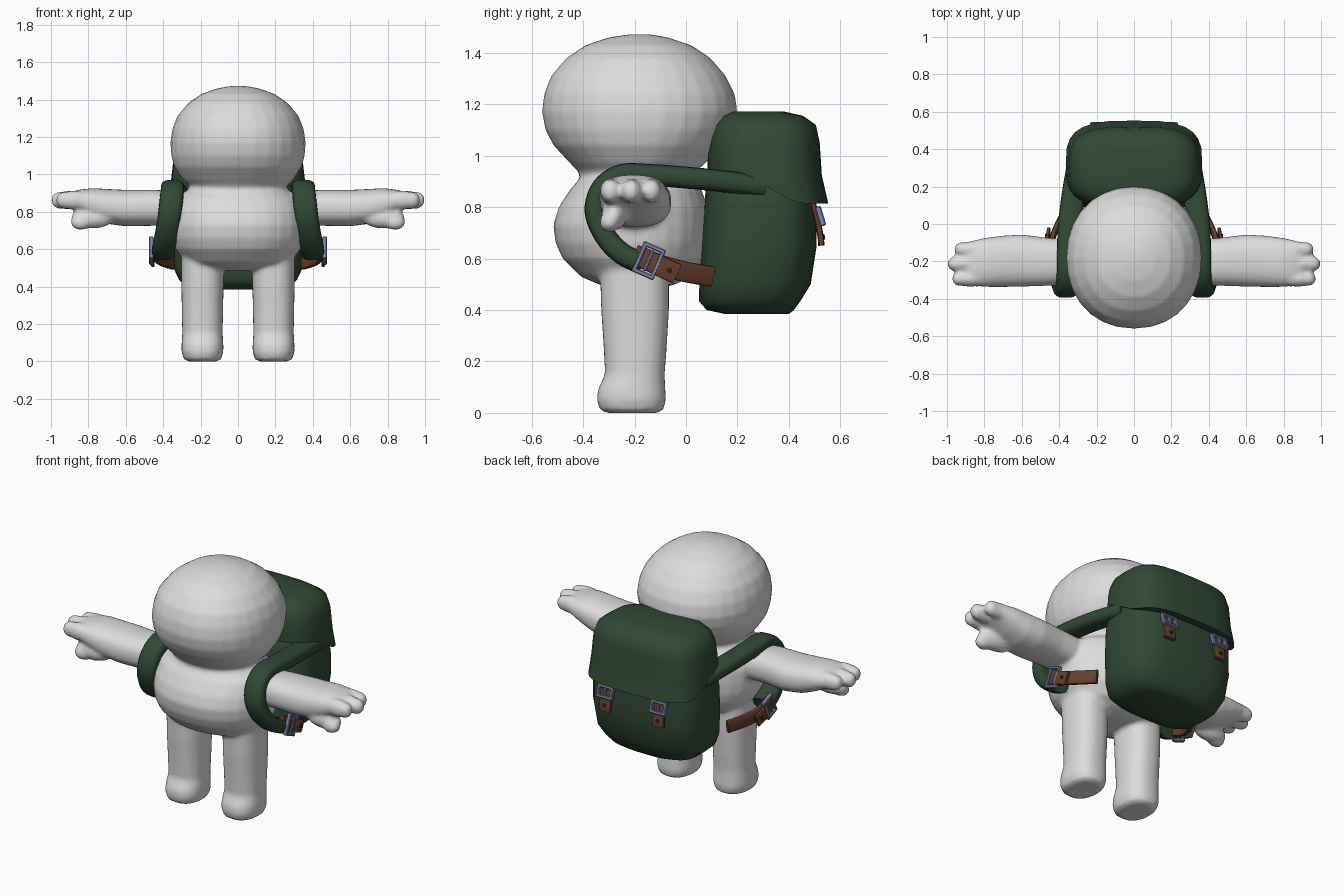
import bpy, bmesh, math
from mathutils import Vector, Matrix

if "Cube" in bpy.data.objects:
    bpy.data.objects.remove(bpy.data.objects["Cube"])


def material(name, rgb):
    m = bpy.data.materials.new(name)
    m.diffuse_color = (*rgb, 1)
    m.use_nodes = True
    m.node_tree.nodes["Principled BSDF"].inputs["Base Color"].default_value = m.diffuse_color
    return m


SKIN = material("light_grey", (0.72, 0.72, 0.72))
GREEN = material("forest_green", (0.031, 0.066, 0.036))
BROWN = material("leather_brown", (0.13, 0.05, 0.028))
METAL = material("blue_grey_metal", (0.22, 0.23, 0.42))
DARK = material("dark_leather", (0.03, 0.014, 0.01))


def finish(name, bm, mat, angle=50):
    bmesh.ops.recalc_face_normals(bm, faces=bm.faces)
    me = bpy.data.meshes.new(name)
    bm.to_mesh(me)
    bm.free()
    ob = bpy.data.objects.new(name, me)
    bpy.context.collection.objects.link(ob)
    me.materials.append(mat)
    bpy.ops.object.select_all(action='DESELECT')
    ob.select_set(True)
    bpy.context.view_layer.objects.active = ob
    bpy.ops.object.shade_smooth_by_angle(angle=math.radians(angle))
    return ob


def skin_rings(bm, rings):
    """Bridge point rings and cap both ends."""
    vs = [[bm.verts.new(p) for p in r] for r in rings]
    n = len(vs[0])
    for a, b in zip(vs, vs[1:]):
        for i in range(n):
            bm.faces.new((a[i], a[(i + 1) % n], b[(i + 1) % n], b[i]))
    bm.faces.new(vs[0])
    bm.faces.new(vs[-1][::-1])


def oval(u0, u1, v0, v1, n, count=28):
    """Superellipse inside a box."""
    pts = []
    for i in range(count):
        a = 2 * math.pi * i / count
        c, s = math.cos(a), math.sin(a)
        pts.append(((u0 + u1) / 2 + (u1 - u0) / 2 * math.copysign(abs(c) ** (2 / n), c),
                    (v0 + v1) / 2 + (v1 - v0) / 2 * math.copysign(abs(s) ** (2 / n), s)))
    return pts


def loft(bm, rows, place, n=2.0):
    skin_rings(bm, [[place(t, u, v) for u, v in oval(a, b, c, d, n)] for t, a, b, c, d in rows])


def sweep(bm, path, wdir, width, thick, n=4, steps=5):
    """Band along a smoothed path; width lies along wdir."""
    p = [Vector(q) for q in path]
    p = [2 * p[0] - p[1]] + p + [2 * p[-1] - p[-2]]
    pts = []
    for i in range(1, len(p) - 2):
        a, b, c, d = p[i - 1:i + 3]
        for k in range(steps):
            t = k / steps
            pts.append(0.5 * (2 * b + (c - a) * t + (2 * a - 5 * b + 4 * c - d) * t * t
                              + (3 * b - a - 3 * c + d) * t ** 3))
    pts.append(p[-2])
    rings = []
    for i, q in enumerate(pts):
        tan = (pts[min(i + 1, len(pts) - 1)] - pts[max(i - 1, 0)]).normalized()
        w = Vector(wdir)
        w = (w - tan * w.dot(tan)).normalized()
        nor = tan.cross(w)
        rings.append([q + w * u + nor * v for u, v in
                      oval(-width / 2, width / 2, -thick / 2, thick / 2, n, 16)])
    skin_rings(bm, rings)


def ball(bm, center, radii):
    bmesh.ops.create_uvsphere(bm, u_segments=20, v_segments=12, radius=1,
                              matrix=Matrix.Translation(center) @ Matrix.Diagonal((*radii, 1)))


def buckle(name, center, across, along, w, h):
    """Rectangular frame with a prong, facing across x along."""
    c, u = Vector(center), Vector(across).normalized()
    v = Vector(along)
    v = (v - u * v.dot(u)).normalized()
    out = u.cross(v)
    bm = bmesh.new()
    bars = [(-w / 2, 0, .018, h), (w / 2, 0, .018, h), (0, -h / 2, w + .018, .018),
            (0, h / 2, w + .018, .018), (0, 0, .014, h * .8)]
    for a, b, su, sv in bars:
        o = c + u * a + v * b
        m = Matrix((u, v, out)).transposed().to_4x4()
        bmesh.ops.create_cube(bm, size=1, matrix=Matrix.Translation(o) @ m @ Matrix.Diagonal((su, sv, .024, 1)))
    bmesh.ops.bevel(bm, geom=bm.edges[:], offset=.004, segments=1, affect='EDGES')
    finish(name, bm, METAL, 30)


def hole(name, center, normal):
    """Dark punched spot on a strap."""
    bm = bmesh.new()
    m = Vector(normal).to_track_quat('Z', 'Y').to_matrix().to_4x4()
    bmesh.ops.create_cone(bm, cap_ends=True, segments=12, radius1=.011, radius2=.011, depth=.008,
                          matrix=Matrix.Translation(center) @ m)
    finish(name, bm, DARK, 30)


# Body: torso and head, legs, arms and fingers fused into one skin
bm = bmesh.new()
trunk = [(.485, .12, -.29, -.1), (.50, .21, -.34, -.04), (.53, .28, -.41, .02), (.6, .335, -.48, .07),
         (.66, .355, -.507, .085), (.73, .36, -.517, .09), (.8, .355, -.495, .085), (.87, .335, -.45, .06),
         (.915, .27, -.41, .03), (.94, .26, -.42, .04), (.97, .295, -.45, .075), (1.04, .34, -.515, .14),
         (1.1, .357, -.547, .18), (1.17, .362, -.56, .2), (1.24, .352, -.552, .19), (1.31, .325, -.525, .155),
         (1.38, .268, -.465, .095), (1.43, .195, -.39, .02), (1.46, .11, -.30, -.07), (1.472, .04, -.22, -.14)]
loft(bm, [(z, -x, x, a, b) for z, x, a, b in trunk], lambda t, u, v: (u, v, t), 2.15)
leg = [(0, -.075, .075, -.31, -.11), (.012, -.1, .1, -.335, -.088), (.05, -.112, .112, -.347, -.078),
       (.09, -.112, .112, -.343, -.08), (.15, -.108, .108, -.315, -.083), (.25, -.11, .11, -.32, -.075),
       (.4, -.113, .113, -.33, -.066), (.56, -.113, .113, -.335, -.066)]
arm = [(.22, -.32, -.08, .72, .9), (.45, -.33, -.075, .725, .918), (.6, -.335, -.056, .722, .917),
       (.7, -.337, -.062, .735, .922), (.78, -.337, -.072, .765, .926), (.85, -.333, -.085, .80, .918),
       (.895, -.32, -.10, .82, .905)]
for s in (-1, 1):
    loft(bm, leg, lambda t, u, v: (s * .19 + u, v, t), 2.4)
    loft(bm, arm, lambda t, u, v: (s * t, u, v), 2.4)
    for tip, y in ((.975, -.293), (1.0, -.213), (.963, -.135)):
        ball(bm, (s * (tip - .1), y, .862), (.1, .043, .05))
        ball(bm, (s * (tip - .046), y, .862), (.046, .039, .046))
    ball(bm, (s * .78, -.28, .765), (.115, .05, .055))
    ball(bm, (s * .84, -.297, .742), (.055, .04, .04))
body = finish("body", bm, SKIN, 180)
rm = body.modifiers.new("fuse", 'REMESH')
rm.mode, rm.voxel_size, rm.use_smooth_shade = 'VOXEL', .013, True
sm = body.modifiers.new("soften", 'SMOOTH')
sm.factor, sm.iterations = .5, 4

# Backpack main sack
bm = bmesh.new()
sack = [(.385, .2, .15, .40), (.4, .275, .08, .42), (.435, .315, .05, .445), (.5, .345, .052, .485),
        (.65, .36, .06, .508), (.8, .36, .07, .505), (.9, .345, .08, .49), (.97, .3, .1, .45)]
loft(bm, [(z, -x, x, a, b) for z, x, a, b in sack], lambda t, u, v: (u, v, t), 3.2)
finish("backpack_sack", bm, GREEN)

# Lid with a rim that drops toward the back
bm = bmesh.new()
lid = [(.945, .31, .13, .49, 1), (.94, .365, .085, .553, 1), (1.0, .358, .083, .528, .6),
       (1.07, .347, .088, .52, .15), (1.12, .325, .1, .505, 0), (1.155, .275, .13, .455, 0),
       (1.172, .2, .18, .38, 0)]


def drop(y):
    k = min(max((y - .18) / .28, 0), 1)
    return .125 * k * k * (3 - 2 * k)


skin_rings(bm, [[(u, v, z - k * drop(v)) for u, v in oval(-x, x, a, b, 3.2)] for z, x, a, b, k in lid])
finish("backpack_lid", bm, GREEN)

for s, side in ((-1, "left"), (1, "right")):
    # Padded shoulder strap around the arm
    bm = bmesh.new()
    pad = [(.30, .30, .88), (.325, .15, .90), (.343, 0, .915), (.35, -.14, .925), (.35, -.25, .925),
           (.355, -.325, .875), (.365, -.352, .785), (.38, -.315, .69), (.395, -.25, .62), (.4, -.17, .58)]
    sweep(bm, [(s * x, y, z) for x, y, z in pad], (1, 0, 0), .125, .085, 2.8)
    finish(side + "_shoulder_strap", bm, GREEN)

    # Leather strap from shoulder strap to sack, with loose tail
    bm = bmesh.new()
    belt = [(.43, -.2, .615), (.44, -.1, .575), (.41, -.01, .55), (.35, .1, .53)]
    sweep(bm, [(s * x, y, z) for x, y, z in belt], (0, .3, .95), .08, .03)
    tail = [(.457, -.17, .605), (.465, -.1, .57), (.455, -.035, .54)]
    sweep(bm, [(s * x, y, z) for x, y, z in tail], (0, .4, .9), .08, .02)
    finish(side + "_side_strap", bm, BROWN, 40)
    buckle(side + "_side_buckle", (s * .463, -.145, .592), (0, s * .92, s * -.4), (0, .4, .92), .075, .11)
    hole(side + "_side_hole", (s * .471, -.065, .554), (s, 0, 0))

    # Rear lid strap and buckle
    bm = bmesh.new()
    sweep(bm, [(s * .18, .485, .84), (s * .18, .509, .76), (s * .18, .524, .68), (s * .18, .526, .65)],
          (1, 0, 0), .075, .024)
    finish(side + "_rear_strap", bm, BROWN, 40)
    buckle(side + "_rear_buckle", (s * .18, .523, .765), (-1, 0, 0), (0, -.3, 1), .09, .06)
    hole(side + "_rear_hole", (s * .18, .536, .685), (0, 1, .15))
